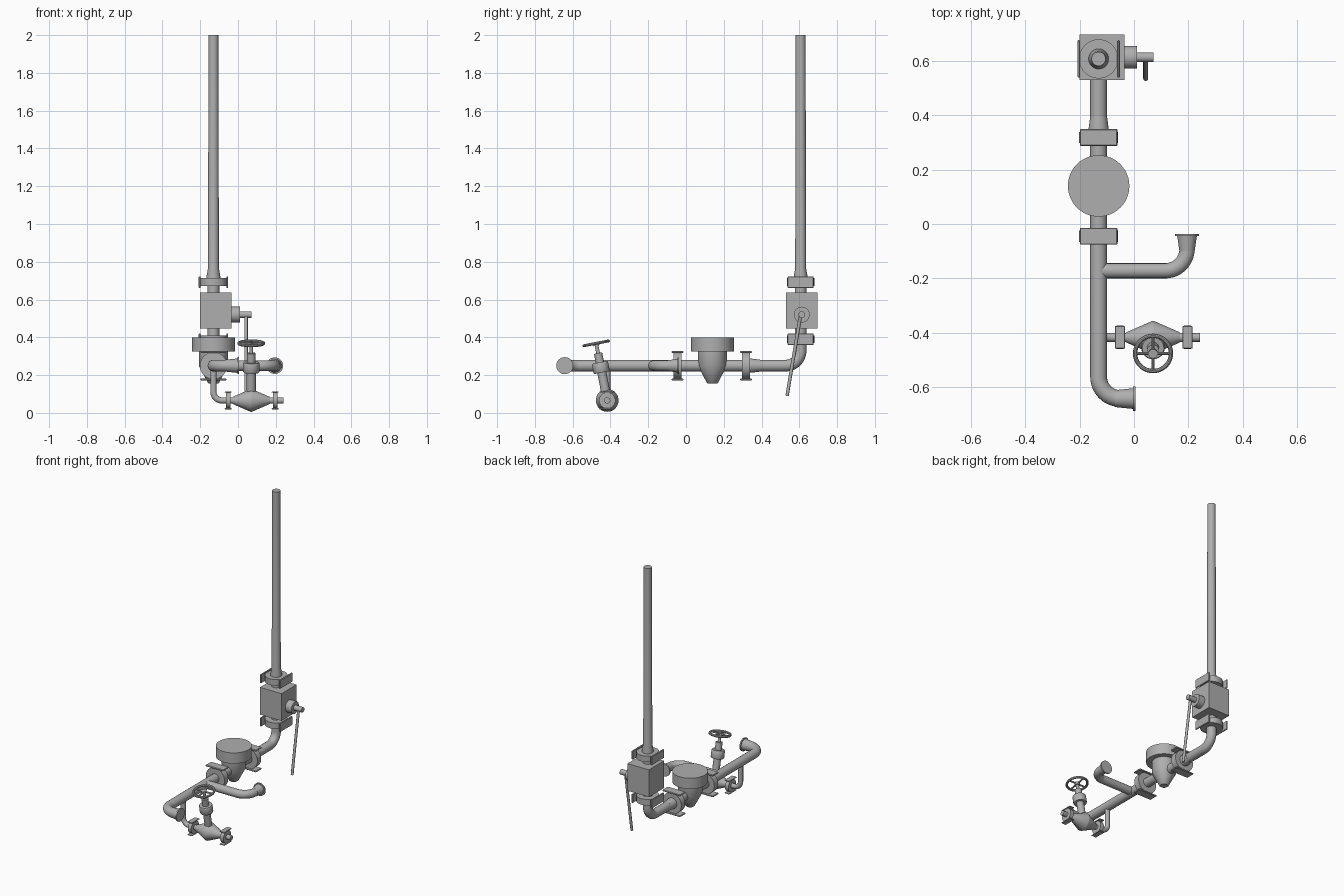
import bpy, bmesh, math
from mathutils import Vector, Matrix

cube = bpy.data.objects.get("Cube")
if cube:
    bpy.data.objects.remove(cube, do_unlink=True)

grey = bpy.data.materials.new("pipe grey")
grey.use_nodes = True
COLOR = (0.43, 0.43, 0.43, 1)
grey.diffuse_color = COLOR
grey.node_tree.nodes["Principled BSDF"].inputs["Base Color"].default_value = COLOR

X, Y, Z = Vector((1, 0, 0)), Vector((0, 1, 0)), Vector((0, 0, 1))


def finish(ob, smooth=True):
    ob.data.materials.clear()
    ob.data.materials.append(grey)
    bpy.ops.object.select_all(action='DESELECT')
    ob.select_set(True)
    bpy.context.view_layer.objects.active = ob
    if smooth:
        bpy.ops.object.shade_smooth_by_angle(angle=math.radians(35))
    return ob


def add_mesh(name, bm, smooth=True):
    bmesh.ops.recalc_face_normals(bm, faces=bm.faces)
    me = bpy.data.meshes.new(name)
    bm.to_mesh(me)
    bm.free()
    ob = bpy.data.objects.new(name, me)
    bpy.context.collection.objects.link(ob)
    return finish(ob, smooth)


def lathe(name, origin, axis, profile, sides=32):
    """Closed turned part: profile is (distance along axis, radius)."""
    bm = bmesh.new()
    rings = []
    for t, r in profile:
        rings.append([bm.verts.new((r * math.cos(a), r * math.sin(a), t))
                      for a in (2 * math.pi * i / sides for i in range(sides))])
    for low, high in zip(rings, rings[1:]):
        for i in range(sides):
            j = (i + 1) % sides
            bm.faces.new((low[i], low[j], high[j], high[i]))
    bm.faces.new(rings[0][::-1])
    bm.faces.new(rings[-1])
    rot = Vector(axis).to_track_quat('Z', 'Y').to_matrix().to_4x4()
    bm.transform(Matrix.Translation(origin) @ rot)
    return add_mesh(name, bm)


def box(name, center, size, bevel=0.0):
    bm = bmesh.new()
    bmesh.ops.create_cube(bm, size=1)
    bmesh.ops.scale(bm, vec=size, verts=bm.verts)
    bmesh.ops.translate(bm, vec=center, verts=bm.verts)
    if bevel:
        bmesh.ops.bevel(bm, geom=bm.edges[:], offset=bevel, segments=1, affect='EDGES')
    return add_mesh(name, bm, False)


def pipe(name, corners, radius, bend):
    """Round pipe through corners, each inner corner filleted."""
    pts = [Vector(c) for c in corners]
    path = [pts[0]]
    for a, b, c in zip(pts, pts[1:], pts[2:]):
        u, v = (a - b).normalized(), (c - b).normalized()
        mid = b + (u + v) * bend
        for i in range(13):
            q = math.pi / 2 * i / 12
            path.append(mid - v * bend * math.cos(q) - u * bend * math.sin(q))
    path.append(pts[-1])
    cu = bpy.data.curves.new(name, 'CURVE')
    cu.dimensions = '3D'
    cu.bevel_depth = radius
    cu.bevel_resolution = 6
    cu.use_fill_caps = True
    sp = cu.splines.new('POLY')
    sp.points.add(len(path) - 1)
    for p, co in zip(sp.points, path):
        p.co = (*co, 1)
    ob = bpy.data.objects.new(name, cu)
    bpy.context.collection.objects.link(ob)
    bpy.ops.object.select_all(action='DESELECT')
    ob.select_set(True)
    bpy.context.view_layer.objects.active = ob
    bpy.ops.object.convert(target='MESH')
    return finish(bpy.context.object)


def clamp(name, center, axis, side, s=1.0):
    """Round coupling with a flat plate on two opposite sides."""
    center = Vector(center)
    lathe(name + "_body", center, axis, [(-0.021 * s, 0.072 * s), (0.021 * s, 0.072 * s)])
    across = axis.cross(side)
    size = [abs(axis[i]) * 0.062 * s + abs(side[i]) * 0.01 * s + abs(across[i]) * 0.138 * s
            for i in range(3)]
    for sign, label in ((1, "a"), (-1, "b")):
        box(f"{name}_plate_{label}", center + side * sign * 0.073 * s, size, 0.003 * s)


CX, CY, CZ = -0.13, 0.607, 0.25   # main run x, riser y, main run height

# Main run: front inlet, long horizontal pipe, rear riser
pipe("main_pipe", [(0, -0.642, CZ), (CX, -0.642, CZ), (CX, CY, CZ), (CX, CY, 0.75)],
     0.031, 0.08)
lathe("riser_pipe", (CX, CY, 0), Z, [(0.7, 0.037), (0.72, 0.037), (0.765, 0.029), (2.0, 0.026)])
lathe("inlet_flare", (-0.07, -0.642, CZ), X,
      [(0, 0.031), (0.067, 0.038), (0.067, 0.045), (0.076, 0.045)])

# Side branch with flared outlet
pipe("branch_pipe", [(CX, -0.172, CZ), (0.195, -0.172, CZ), (0.195, -0.045, CZ)], 0.028, 0.08)
lathe("branch_flare", (0.195, -0.1, CZ), Y,
      [(0, 0.028), (0.055, 0.036), (0.055, 0.044), (0.064, 0.044)])

# Couplings on the main run and riser
for label, y in (("front", -0.045), ("rear", 0.318)):
    clamp(f"{label}_coupling", (CX, y, CZ), Y, Z)
for label, z in (("lower", 0.39), ("upper", 0.692)):
    clamp(f"{label}_coupling", (CX, CY, z), Z, X)
lathe("rear_reducer", (CX, 0.33, CZ), Y, [(0, 0.037), (0.02, 0.037), (0.065, 0.031)])

# Meter: wide cap, round bowl and tapered bottom
lathe("meter", (CX, 0.14, 0), Z,
      [(0.155, 0.024), (0.16, 0.03), (0.25, 0.077), (0.325, 0.077), (0.325, 0.113), (0.4, 0.113)],
      48)

# Square shutoff valve with side spindle and long lever
box("shutoff_body", (-0.118, 0.613, 0.542), (0.166, 0.166, 0.19))
lathe("shutoff_spindle", (-0.035, 0.613, 0.52), X,
      [(0, 0.042), (0.046, 0.042), (0.046, 0.018), (0.106, 0.018)], 24)
top, low = Vector((0.043, 0.607, 0.52)), Vector((0.043, 0.535, 0.09))
lathe("shutoff_lever", top, low - top, [(0, 0.009), ((low - top).length, 0.009)], 12)

# Drain line
DY, DZ, VX = -0.417, 0.066, 0.07
pipe("drain_pipe", [(CX, DY, CZ), (CX, DY, DZ), (0.242, DY, DZ)], 0.0165, 0.045)
for label, x in (("inner", -0.052), ("outer", 0.197)):
    clamp(f"drain_{label}_coupling", (x, DY, DZ), X, Z, 0.6)
lathe("drain_valve_body", (VX, DY, DZ), X,
      [(-0.1, 0.018), (-0.004, 0.06), (0.004, 0.06), (0.1, 0.018)])

# Tilted bonnet, packing collar and stem
tilt = math.radians(11)
axis = Vector((0, -math.sin(tilt), math.cos(tilt)))
base = Vector((VX, DY, DZ))
lathe("drain_bonnet", base, axis,
      [(0, 0.024), (0.15, 0.024), (0.15, 0.04), (0.155, 0.043), (0.2, 0.043), (0.205, 0.04),
       (0.205, 0.022), (0.255, 0.022), (0.255, 0.01), (0.295, 0.01), (0.295, 0.017),
       (0.315, 0.017)], 24)

# Handwheel: rim and four spokes
bpy.ops.mesh.primitive_torus_add(location=base + axis * 0.308, rotation=(tilt, 0, 0),
                                 major_radius=0.066, minor_radius=0.008,
                                 major_segments=36, minor_segments=10)
bpy.context.object.name = "handwheel_rim"
finish(bpy.context.object)
for i, spoke in enumerate((X, axis.cross(X))):
    lathe(f"handwheel_spoke_{i + 1}", base + axis * 0.308, spoke,
          [(-0.066, 0.006), (0.066, 0.006)], 10)
